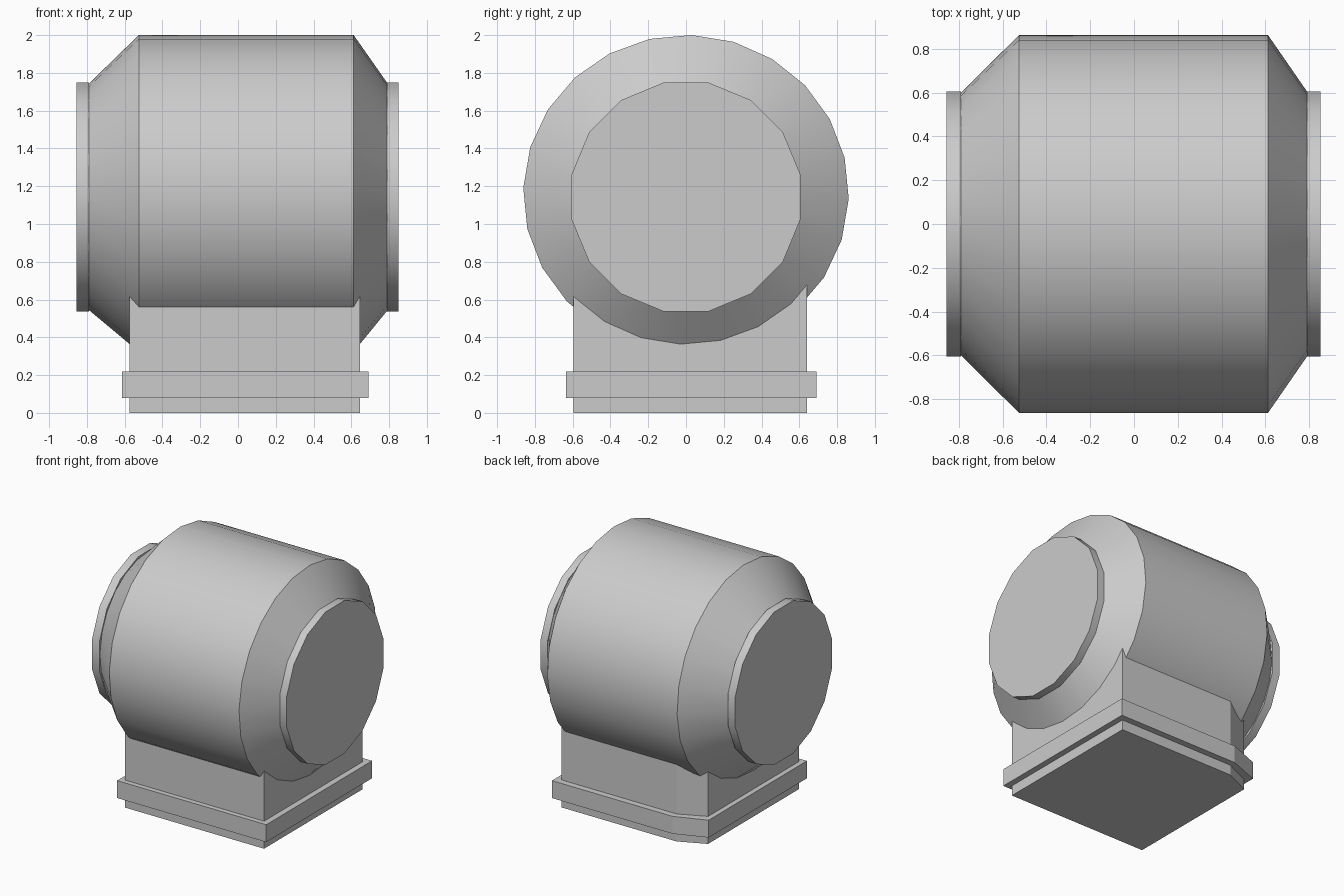
import bpy, bmesh
from math import cos, sin, tau, radians

cube = bpy.data.objects.get("Cube")
if cube:
    bpy.data.objects.remove(cube, do_unlink=True)

grey = bpy.data.materials.new("light grey")
grey.use_nodes = True
colour = (0.6, 0.6, 0.6, 1)
grey.diffuse_color = colour
grey.node_tree.nodes["Principled BSDF"].inputs["Base Color"].default_value = colour


def loft(name, rings, smooth=False):
    """Join equal-length rings of points with side faces and close both ends."""
    bm = bmesh.new()
    loops = [[bm.verts.new(p) for p in ring] for ring in rings]
    for a, b in zip(loops, loops[1:]):
        for i in range(len(a)):
            j = (i + 1) % len(a)
            bm.faces.new((a[i], a[j], b[j], b[i]))
    bm.faces.new(loops[0][::-1])
    bm.faces.new(loops[-1])
    bmesh.ops.recalc_face_normals(bm, faces=bm.faces)
    mesh = bpy.data.meshes.new(name)
    bm.to_mesh(mesh)
    bm.free()
    mesh.materials.append(grey)
    obj = bpy.data.objects.new(name, mesh)
    bpy.context.collection.objects.link(obj)
    if smooth:
        bpy.ops.object.select_all(action="DESELECT")
        obj.select_set(True)
        bpy.context.view_layer.objects.active = obj
        bpy.ops.object.shade_smooth_by_angle(angle=radians(30))
    return obj


def ring(x, z, ry, rz, sides, phase):
    """Polygon around the x axis."""
    angles = [tau * i / sides + phase for i in range(sides)]
    return [(x, ry * cos(a), z + rz * sin(a)) for a in angles]


def slab(name, left, right, front, back, bottom, top):
    """Upright block with a shallow cut at its right rear corner."""
    outline = [(left, front), (right, front), (right, back),
               (-0.365, back), (left, back - 0.095)]
    return loft(name, [[(x, y, z) for x, y in outline] for z in (bottom, top)])


# Barrel with tapered ends
taper = (1.143, 0.59, 0.59)
barrel = (1.162, 0.862, 0.839)
stations = [(-0.80, taper), (-0.525, barrel), (0.612, barrel), (0.80, taper)]
loft("barrel", [ring(x, *s, 24, radians(-2)) for x, s in stations], True)

# End caps
for name, x0, x1 in (("right_end_cap", -0.855, -0.79), ("left_end_cap", 0.79, 0.85)):
    loft(name, [ring(x, 1.143, 0.617, 0.617, 16, tau / 32) for x in (x0, x1)], True)

# Pedestal reaching into the barrel, and the flange around it
slab("pedestal", -0.575, 0.645, -0.595, 0.64, 0, 0.8)
slab("flange", -0.615, 0.692, -0.635, 0.69, 0.08, 0.218)
